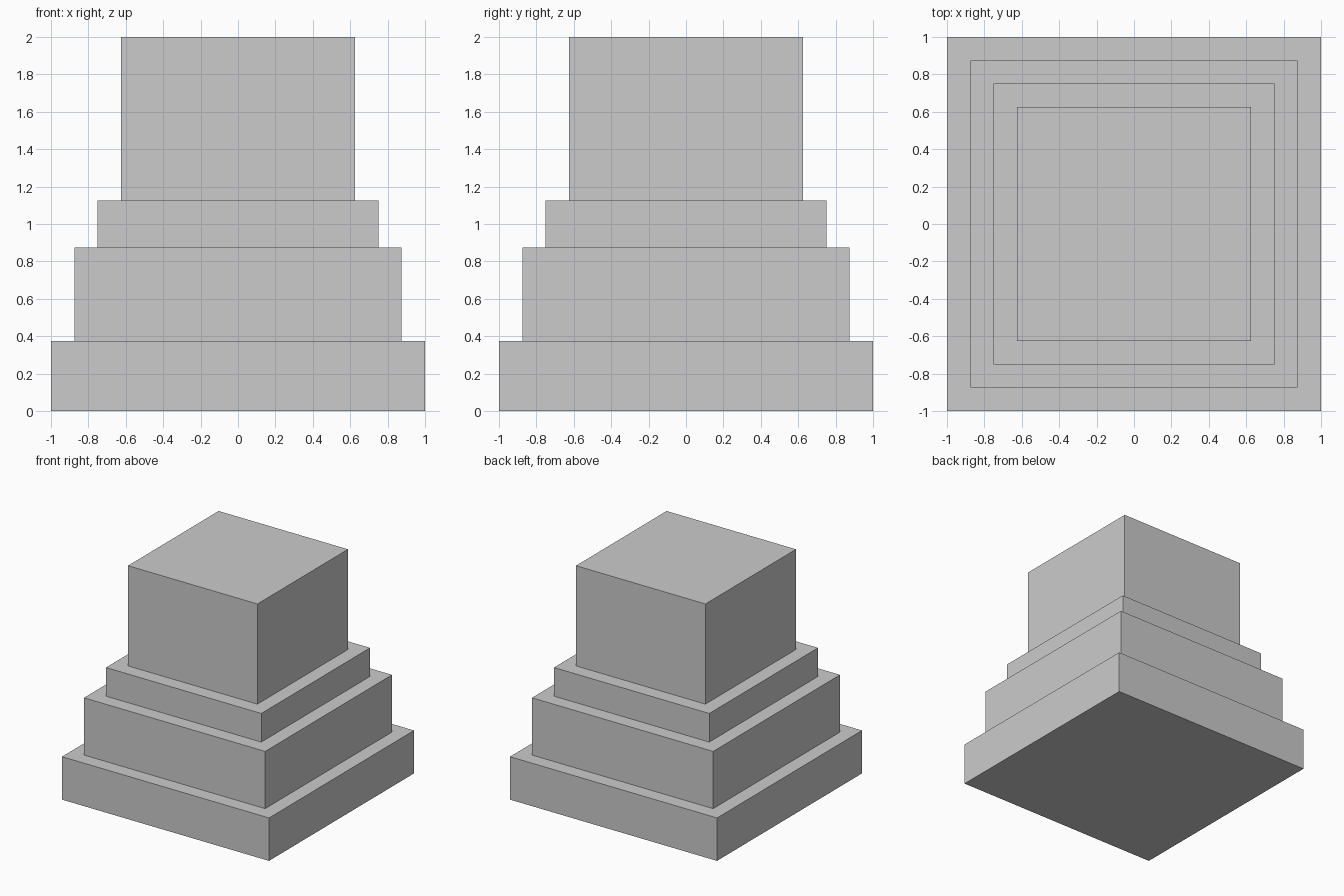
import bpy

if "Cube" in bpy.data.objects:
    bpy.data.objects.remove(bpy.data.objects["Cube"])

# name, width, bottom z, top z
TIERS = [
    ("base_tier", 2.00, 0.0, 0.375),
    ("lower_tier", 1.75, 0.375, 0.875),
    ("upper_tier", 1.50, 0.875, 1.125),
    ("top_block", 1.25, 1.125, 2.0),
]


def add_tier(name, width, bottom, top):
    bpy.ops.mesh.primitive_cube_add(size=1, location=(0, 0, (bottom + top) / 2))
    tier = bpy.context.object
    tier.name = name
    tier.scale = (width, width, top - bottom)
    bpy.ops.object.transform_apply(location=False, rotation=False, scale=True)


# Stacked square tiers, each stepping in from the one below
for tier in TIERS:
    add_tier(*tier)
